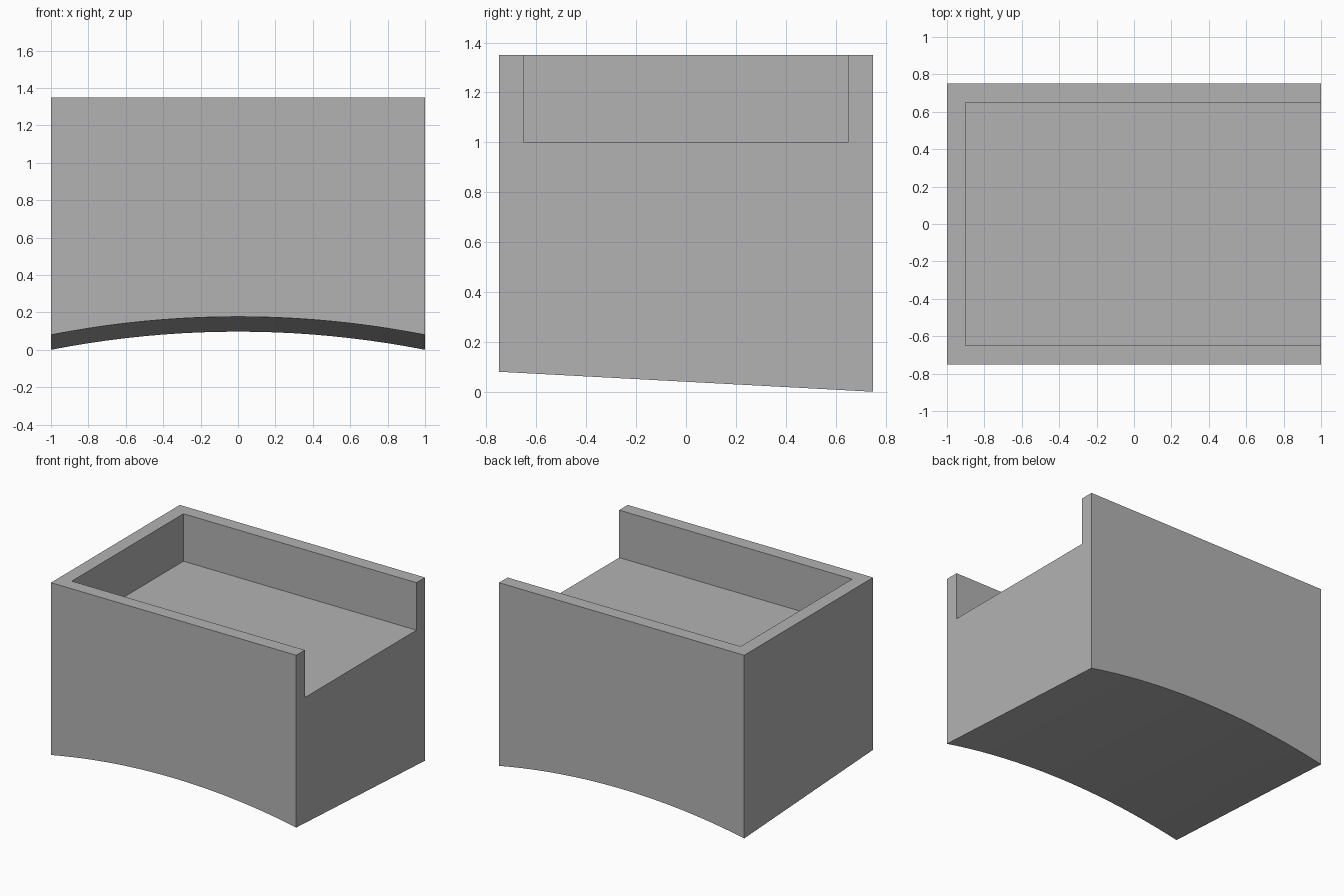
import bpy, bmesh, math

if "Cube" in bpy.data.objects:
    bpy.data.objects.remove(bpy.data.objects["Cube"])

W, D, H = 1.0, 0.75, 1.35      # half width, half depth, height
RISE, SLOPE = 0.097, 0.08      # arch rise, underside lift from back to front
WALL, FLOOR = 0.10, 1.0        # rim thickness, pocket floor height
SEGMENTS = 20

grey = bpy.data.materials.new("plain grey")
grey.diffuse_color = (0.45, 0.45, 0.45, 1)
grey.use_nodes = True
grey.node_tree.nodes["Principled BSDF"].inputs["Base Color"].default_value = grey.diffuse_color


def add_object(name, bm):
    bmesh.ops.recalc_face_normals(bm, faces=bm.faces[:])
    mesh = bpy.data.meshes.new(name)
    bm.to_mesh(mesh)
    bm.free()
    obj = bpy.data.objects.new(name, mesh)
    mesh.materials.append(grey)
    bpy.context.collection.objects.link(obj)
    return obj


# Block: arched profile swept from front to back, underside tilted down to the back
radius = (W * W + RISE * RISE) / (2 * RISE)
half_angle = math.asin(W / radius)
profile = [(W, H), (-W, H)]
for i in range(SEGMENTS + 1):
    a = half_angle * (2 * i / SEGMENTS - 1)
    profile.append((radius * math.sin(a), RISE - radius * (1 - math.cos(a))))

bm = bmesh.new()
front = [bm.verts.new((x, -D, z if z == H else z + SLOPE)) for x, z in profile]
back = [bm.verts.new((x, D, z)) for x, z in profile]
bm.faces.new(front)
bm.faces.new(back[::-1])
for i in range(len(profile)):
    j = (i + 1) % len(profile)
    bm.faces.new((front[i], back[i], back[j], front[j]))
block = add_object("arched_block", bm)

# Pocket cutter: open at the top and the right side
bm = bmesh.new()
bmesh.ops.create_cube(bm, size=1)
x0, x1, z1 = -W + WALL, W + 0.2, H + 0.2
for v in bm.verts:
    v.co = (x1 if v.co.x > 0 else x0,
            math.copysign(D - WALL, v.co.y),
            z1 if v.co.z > 0 else FLOOR)
cutter = add_object("pocket_cutter", bm)
cutter.hide_render = True
cutter.hide_set(True)

cut = block.modifiers.new("pocket", 'BOOLEAN')
cut.operation = 'DIFFERENCE'
cut.solver = 'EXACT'
cut.object = cutter

# Smooth arch, crisp edges elsewhere
bpy.context.view_layer.objects.active = block
block.select_set(True)
bpy.ops.object.modifier_apply(modifier=cut.name)
bpy.data.objects.remove(cutter)
bpy.ops.object.shade_smooth_by_angle(angle=math.radians(30))
